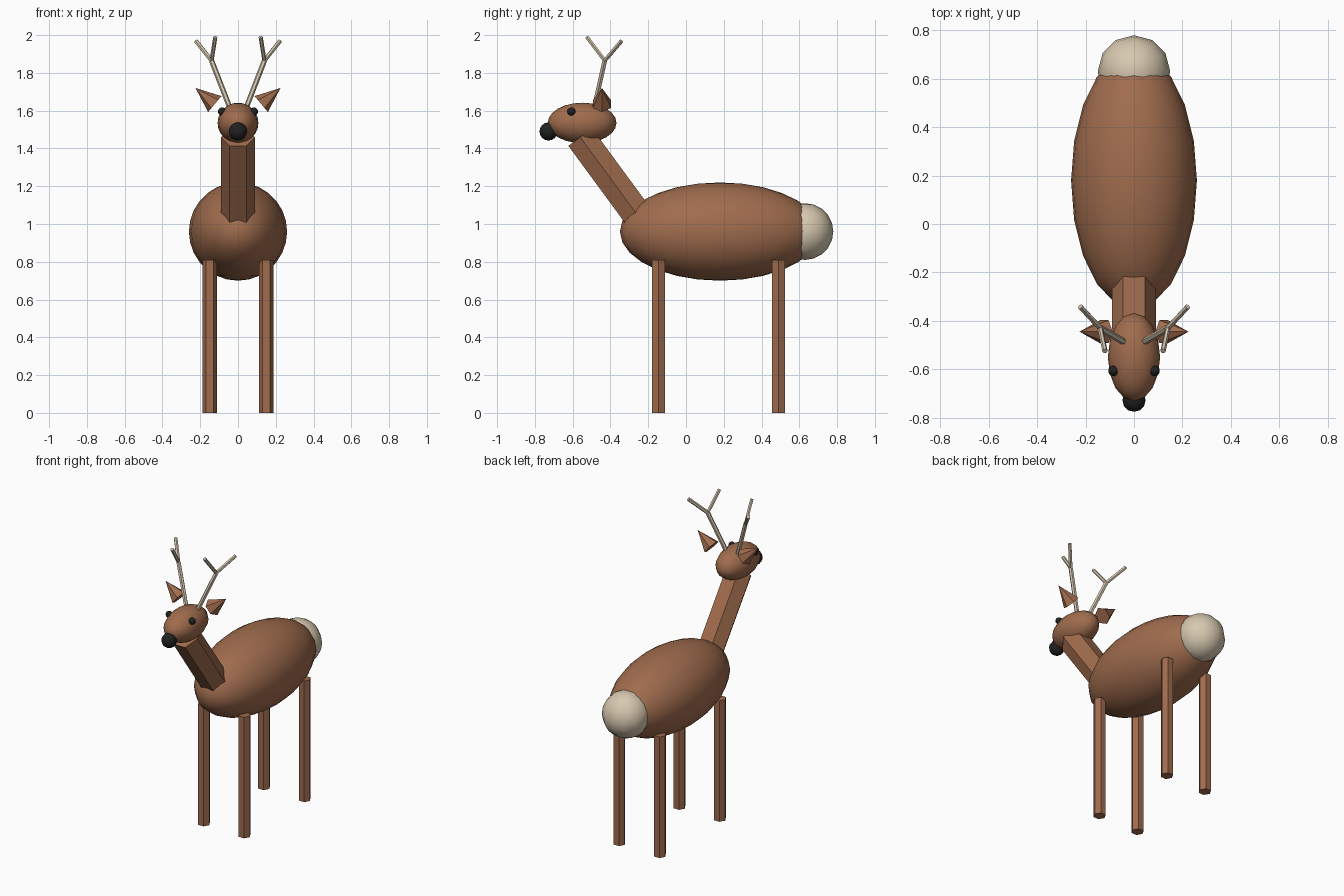
import bpy
from mathutils import Vector, Matrix

cube = bpy.data.objects.get("Cube")
if cube:
    bpy.data.objects.remove(cube, do_unlink=True)


def material(name, rgb):
    mat = bpy.data.materials.new(name)
    mat.use_nodes = True
    mat.diffuse_color = (*rgb, 1)
    mat.node_tree.nodes["Principled BSDF"].inputs["Base Color"].default_value = (*rgb, 1)
    return mat


BROWN = material("brown fur", (0.35, 0.15, 0.075))
CREAM = material("cream", (0.68, 0.58, 0.43))
BLACK = material("black", (0.015, 0.015, 0.016))


def finish(name, mat):
    obj = bpy.context.object
    obj.name = obj.data.name = name
    obj.data.materials.append(mat)
    return obj


def ball(name, centre, radii, mat, segments=16, rings=12):
    bpy.ops.mesh.primitive_uv_sphere_add(segments=segments, ring_count=rings, radius=1, location=centre)
    obj = finish(name, mat)
    obj.scale = radii
    bpy.ops.object.transform_apply(location=False, rotation=False, scale=True)
    bpy.ops.object.shade_smooth()
    return obj


def rod(name, start, end, r1, r2, mat, sides=6):
    """Flat-sided prism or cone from start to end, with a corner facing sideways."""
    start, end = Vector(start), Vector(end)
    axis = end - start
    bpy.ops.mesh.primitive_cone_add(vertices=sides, radius1=r1, radius2=r2, depth=axis.length)
    obj = finish(name, mat)
    z = axis.normalized()
    y = z.cross(Vector((1, 0, 0))).normalized()
    turn = Matrix((y.cross(z), y, z)).transposed().to_4x4()
    # the first corner of the primitive lies on its y axis
    spin = Matrix.Rotation(1.5708, 4, "Z")
    obj.data.transform(turn @ spin)
    obj.location = (start + end) / 2
    return obj


# Body, tail and neck
ball("body", (0, 0.18, 0.96), (0.26, 0.53, 0.26), BROWN, 20, 14)
ball("tail", (0, 0.63, 0.96), (0.15, 0.15, 0.15), CREAM, 12, 10)
rod("neck", (0, -0.2, 0.97), (0, -0.56, 1.46), 0.09, 0.09, BROWN)

# Head and nose
ball("head", (0, -0.55, 1.535), (0.108, 0.182, 0.107), BROWN)
ball("nose", (0, -0.728, 1.49), (0.048, 0.048, 0.048), BLACK, 12, 8)

for side, s in (("left", 1), ("right", -1)):
    # Legs
    for end, y in (("front", -0.145), ("back", 0.49)):
        rod(f"{end}_{side}_leg", (s * 0.15, y, 0), (s * 0.15, y, 0.81), 0.039, 0.039, BROWN)

    # Eyes and ears
    ball(f"{side}_eye", (s * 0.085, -0.607, 1.595), (0.022, 0.022, 0.022), BLACK, 10, 8)
    rod(f"{side}_ear", (s * 0.123, -0.445, 1.635), (s * 0.225, -0.445, 1.72), 0.055, 0, BROWN)

    # Forked antlers
    fork = (s * 0.14, -0.43, 1.865)
    rod(f"{side}_antler_beam", (s * 0.045, -0.485, 1.62), fork, 0.014, 0.014, CREAM)
    rod(f"{side}_antler_front_tine", fork, (s * 0.12, -0.525, 1.99), 0.011, 0.011, CREAM)
    rod(f"{side}_antler_back_tine", fork, (s * 0.222, -0.342, 1.968), 0.012, 0.012, CREAM)
